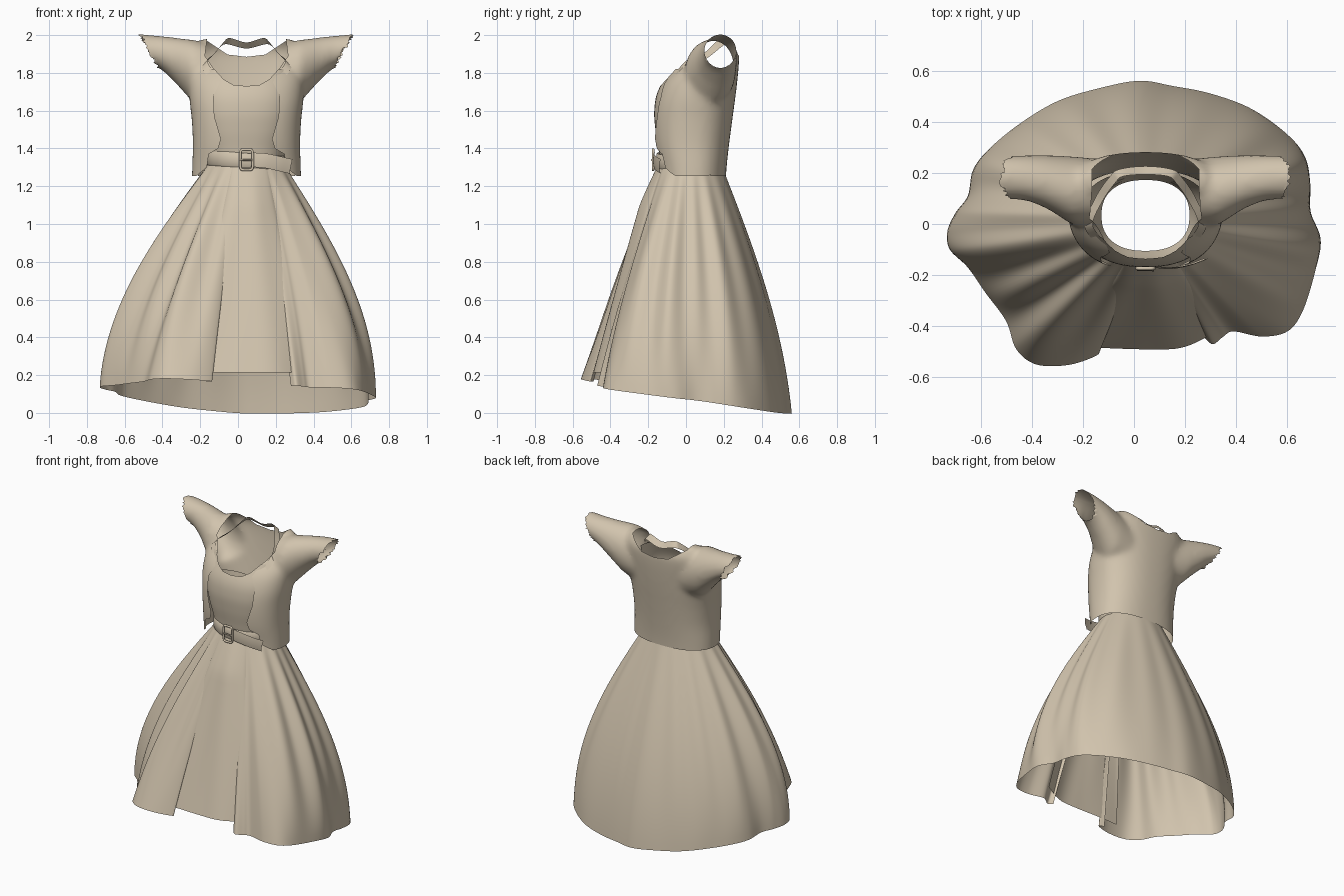
import bpy, bmesh, math, random
from mathutils import Vector

random.seed(4)
if "Cube" in bpy.data.objects:
    bpy.data.objects.remove(bpy.data.objects["Cube"])

BODY_X = 0.045  # the upper body sits slightly towards the left
fabric = bpy.data.materials.new("beige_fabric")
fabric.use_nodes = True
fabric.diffuse_color = (0.64, 0.55, 0.42, 1)
fabric.node_tree.nodes["Principled BSDF"].inputs["Base Color"].default_value = (0.64, 0.55, 0.42, 1)
fabric.node_tree.nodes["Principled BSDF"].inputs["Roughness"].default_value = 0.9


def finish(bm, name, dx=0.0):
    for v in bm.verts:
        v.co.x += dx
    for f in bm.faces:
        f.smooth = True
    me = bpy.data.meshes.new(name)
    bm.to_mesh(me)
    bm.free()
    me.materials.append(fabric)
    ob = bpy.data.objects.new(name, me)
    bpy.context.scene.collection.objects.link(ob)
    return ob


def spline(points, steps):
    """Smooth curve through the points."""
    p = [Vector(q) for q in points]
    p = [2 * p[0] - p[1]] + p + [2 * p[-1] - p[-2]]
    out = []
    for i in range(1, len(p) - 2):
        a, b, c, d = p[i - 1:i + 3]
        for k in range(steps):
            t = k / steps
            out.append(0.5 * (2 * b + (c - a) * t + (2 * a - 5 * b + 4 * c - d) * t * t
                              + (3 * b - a - 3 * c + d) * t ** 3))
    return out + [p[-2]]


def loft(bm, rows, closed=False, caps=False):
    grid = [[bm.verts.new(co) for co in row] for row in rows]
    n = len(grid[0])
    for lo, hi in zip(grid, grid[1:]):
        for i in range(n if closed else n - 1):
            j = (i + 1) % n
            bm.faces.new((lo[i], lo[j], hi[j], hi[i]))
    if caps:
        bm.faces.new(grid[0][::-1])
        bm.faces.new(grid[-1])


def torso_rows(sections, steps=4, n=64):
    """Rounded rings from (z, half width, front y, back y)."""
    rows = []
    for z, w, front, back in spline(sections, steps):
        row = []
        for i in range(n):
            a = 2 * math.pi * i / n
            c, s = math.cos(a), math.sin(a)
            x = w * math.copysign(abs(c) ** 0.85, c)
            y = (front + back) / 2 + (back - front) / 2 * math.copysign(abs(s) ** 0.85, s)
            row.append((x, y, z))
        rows.append(row)
    return rows


def inside(x, z, poly):
    hit = False
    for (ax, az), (bx, bz) in zip(poly, poly[1:] + poly[:1]):
        if (az > z) != (bz > z) and x < (bx - ax) * (z - az) / (bz - az) + ax:
            hit = not hit
    return hit


def split(bm, faces, co, normal, clear=False):
    geom = {e for f in faces for e in (*f.verts, *f.edges, f)}
    if geom:
        bmesh.ops.bisect_plane(bm, geom=list(geom), plane_co=co, plane_no=normal, dist=1e-5, clear_outer=clear)


def cut_opening(bm, half_poly, y_test):
    """Cut a mirrored outline, seen from the front, out of the cloth."""
    for side in (1, -1):
        for (ax, az), (bx, bz) in zip(half_poly, half_poly[1:]):
            ax, bx = ax * side, bx * side
            m = 0.03
            near = []
            for f in bm.faces:
                c = f.calc_center_median()
                if (y_test(c.y) and min(ax, bx) - m < c.x < max(ax, bx) + m
                        and min(az, bz) - m < c.z < max(az, bz) + m):
                    near.append(f)
            split(bm, near, (ax, 0, az), (bz - az, 0, ax - bx))
    gone = []
    for f in bm.faces:
        c = f.calc_center_median()
        if y_test(c.y) and inside(abs(c.x), c.z, half_poly):
            gone.append(f)
    bmesh.ops.delete(bm, geom=gone, context='FACES')


# ---- skirt: hem outline swept up to the waist ring
def skirt_part(name, outline, hem_z, fold, bulge=0.0, rows=28):
    bm = bmesh.new()
    hem = spline(outline, 8)
    grid = []
    for k in range(rows + 1):
        t = k / rows
        row = []
        for i, p in enumerate(hem):
            a = math.atan2((p.y - 0.02) / 0.53, p.x / 0.72)
            c, s = math.cos(a), math.sin(a)
            waist = Vector((BODY_X + 0.2 * c, 0.02 + 0.165 * s))
            round_out = c * c + (0.65 * s * s if s > 0 else 0)
            f = t + (math.sin(t * math.pi / 2) - t) * round_out
            f += fold * (1 - 0.75 * max(0, s)) * math.sin(17 * a + 0.8 * math.sin(3 * a)) * math.sin(math.pi * t)
            q = waist.lerp(p, f)
            # the front panel swells out to merge with the overskirt higher up
            edge = math.sin(math.pi * i / (len(hem) - 1))
            y = q.y - bulge * (1 - t) * min(1, t * 5) * edge ** 0.5
            row.append((q.x, y, 1.32 + (hem_z(p) - 1.32) * t))
        grid.append(row)
    loft(bm, grid)
    return finish(bm, name)


over_hem = [(-0.17, -0.49), (-0.14, -0.51), (-0.25, -0.55), (-0.38, -0.55), (-0.46, -0.49),
            (-0.5, -0.38), (-0.58, -0.27), (-0.65, -0.17), (-0.72, -0.1), (-0.73, -0.03),
            (-0.7, 0.04), (-0.65, 0.11), (-0.63, 0.21), (-0.57, 0.29), (-0.45, 0.39), (-0.3, 0.48),
            (-0.14, 0.53), (0.02, 0.56), (0.15, 0.54), (0.3, 0.51), (0.46, 0.45), (0.6, 0.35),
            (0.67, 0.26), (0.69, 0.15), (0.69, 0.05), (0.73, -0.06), (0.71, -0.18), (0.66, -0.34),
            (0.6, -0.42), (0.5, -0.44), (0.39, -0.42), (0.35, -0.44), (0.31, -0.47), (0.28, -0.45)]
skirt_part("overskirt", over_hem,
           lambda p: 0.1 - 0.12 * p.y - 0.11 * max(0, p.y) ** 2 - 0.04 * p.x, 0.03)
skirt_part("front_skirt_panel",
           [(-0.27, -0.49), (-0.14, -0.485), (0.05, -0.49), (0.2, -0.48), (0.36, -0.4)],
           lambda p: 0.215, 0.006, 0.04)

# ---- jacket bodice: torso and cap sleeves fused, then opened
bm = bmesh.new()
loft(bm, torso_rows([(1.18, .29, -.14, .208), (1.3, .288, -.155, .215), (1.42, .284, -.178, .228),
                     (1.55, .29, -.182, .245), (1.66, .302, -.165, .26), (1.76, .305, -.12, .272),
                     (1.85, .3, -.03, .28), (1.92, .28, .04, .278), (1.98, .24, .11, .24)]),
     closed=True, caps=True)
# sleeve rings: top x, top z, bottom x, bottom z, centre y, half depth
sleeve = [(.12, 1.93, .15, 1.6, .12, .13), (.28, 1.975, .29, 1.65, .13, .135),
          (.4, 1.99, .37, 1.74, .165, .105), (.49, 2.0, .43, 1.8, .18, .09),
          (.56, 2.005, .47, 1.83, .182, .086), (.62, 2.005, .53, 1.86, .182, .084)]
for side in (1, -1):
    rings = []
    for tx, tz, bx, bz, cy, h in sleeve:
        ring = []
        for i in range(32):
            a = 2 * math.pi * i / 32
            u = 0.5 + 0.5 * math.sin(a)
            ring.append((side * (bx + (tx - bx) * u), cy + h * math.cos(a), bz + (tz - bz) * u))
        rings.append(ring)
    loft(bm, rings, closed=True, caps=True)
bmesh.ops.recalc_face_normals(bm, faces=bm.faces)
bodice = finish(bm, "jacket_bodice")
bpy.context.view_layer.objects.active = bodice
bodice.select_set(True)
remesh = bodice.modifiers.new("fuse", 'REMESH')
remesh.mode = 'VOXEL'
remesh.voxel_size = 0.014
bpy.ops.object.modifier_apply(modifier=remesh.name)

bm = bmesh.new()
bm.from_mesh(bodice.data)
for _ in range(8):
    bmesh.ops.smooth_vert(bm, verts=bm.verts, factor=0.5, use_axis_x=True, use_axis_y=True, use_axis_z=True)
split(bm, bm.faces[:], (0, 0, 1.255), (0, 0, -1), True)
for side in (1, -1):
    cuff = [f for f in bm.faces if f.calc_center_median().x * side > 0.4]
    split(bm, cuff, (side * 0.55, 0, 1.98), (side * 0.16, 0, -0.09), True)
# frayed sleeve ends
for v in bm.verts:
    if v.is_boundary and abs(v.co.x) > 0.4:
        v.co.x += random.uniform(-0.012, 0.012)
split(bm, bm.faces[:], (0, 0.13, 0), (0, 1, 0))
cut_opening(bm, [(0, 2.1), (.21, 2.1), (.21, 1.97), (.165, 1.94), (.1, 1.897), (0, 1.885)],
            lambda y: y >= 0.13)
cut_opening(bm, [(0, 2.1), (.21, 2.1), (.21, 1.97), (.22, 1.89), (.165, 1.81), (.14, 1.75), (.175, 1.68),
                 (.17, 1.57), (.135, 1.45), (.15, 1.4), (.2, 1.37), (.21, 1.3), (.27, 1.25), (.27, 1.1), (0, 1.1)],
            lambda y: y < 0.13)
finish(bm, "jacket_bodice_cut", BODY_X)
bpy.data.objects.remove(bodice)

# ---- inner top with a scooped neckline
bm = bmesh.new()
loft(bm, torso_rows([(1.26, .172, -.105, .172), (1.34, .195, -.135, .182), (1.41, .21, -.148, .19),
                     (1.5, .235, -.162, .2), (1.6, .255, -.168, .21), (1.7, .262, -.15, .22),
                     (1.82, .25, -.085, .23)], 6),
     closed=True)
cut_opening(bm, [(0, 1.9), (.19, 1.9), (.17, 1.82), (.12, 1.765), (.07, 1.737), (0, 1.73)], lambda y: y < 0.06)
cut_opening(bm, [(0, 1.9), (.4, 1.9), (.4, 1.66), (.2, 1.6), (0, 1.55)], lambda y: y >= 0.06)
finish(bm, "inner_top", BODY_X)

# ---- halter strap looping behind the neck
half = [(.19, -.06, 1.79), (.222, 0, 1.85), (.18, .1, 1.89), (.13, .172, 1.95), (.095, .2, 1.968)]
path = spline(half + [(0, .21, 1.945)] + [(-x, y, z) for x, y, z in reversed(half)], 6)
bm = bmesh.new()
rows = []
for p in path:
    out = Vector((p.x, p.y - 0.05, 0)).normalized() * 0.016
    out.z = -0.016
    rows.append((p - out, p + out))
loft(bm, rows)
finish(bm, "halter_strap", BODY_X)

# ---- belt, tilted a little, with a loose tail
bm = bmesh.new()
rows = []
for dz, grow in ((-.04, 0), (-.034, .005), (0, .006), (.034, .005), (.04, 0)):
    row = []
    for i in range(64):
        a = 2 * math.pi * i / 64
        x = (0.208 + grow) * math.cos(a)
        row.append((x, 0.02 + (0.172 + grow) * math.sin(a), 1.335 - 0.08 * x + dz))
    rows.append(row)
loft(bm, rows, closed=True)
finish(bm, "belt", BODY_X)

bm = bmesh.new()
tail = spline([(.03, -.165, 1.34), (.1, -.17, 1.335), (.17, -.158, 1.32), (.235, -.135, 1.305)], 6)
loft(bm, [(p + Vector((-.008, 0, -.038)), p + Vector((0, -.006, 0)), p + Vector((.008, 0, .038))) for p in tail])
finish(bm, "belt_tail", BODY_X)


# ---- buckle frame and prong
def wire(name, points, radius, cyclic):
    cu = bpy.data.curves.new(name, 'CURVE')
    cu.dimensions = '3D'
    cu.bevel_depth = radius
    cu.bevel_resolution = 3
    cu.use_fill_caps = True
    sp = cu.splines.new('POLY')
    sp.points.add(len(points) - 1)
    for q, co in zip(sp.points, points):
        q.co = (*co, 1)
    sp.use_cyclic_u = cyclic
    cu.materials.append(fabric)
    bpy.context.scene.collection.objects.link(bpy.data.objects.new(name, cu))


frame = []
for i in range(40):
    a = 2 * math.pi * i / 40
    c, s = math.cos(a), math.sin(a)
    frame.append((BODY_X + 0.033 * math.copysign(abs(c) ** 0.35, c), -0.174,
                  1.34 + 0.054 * math.copysign(abs(s) ** 0.35, s)))
wire("buckle_frame", frame, 0.007, True)
wire("buckle_prong", [(BODY_X - 0.033, -0.178, 1.34), (BODY_X + 0.033, -0.18, 1.338)], 0.005, False)
